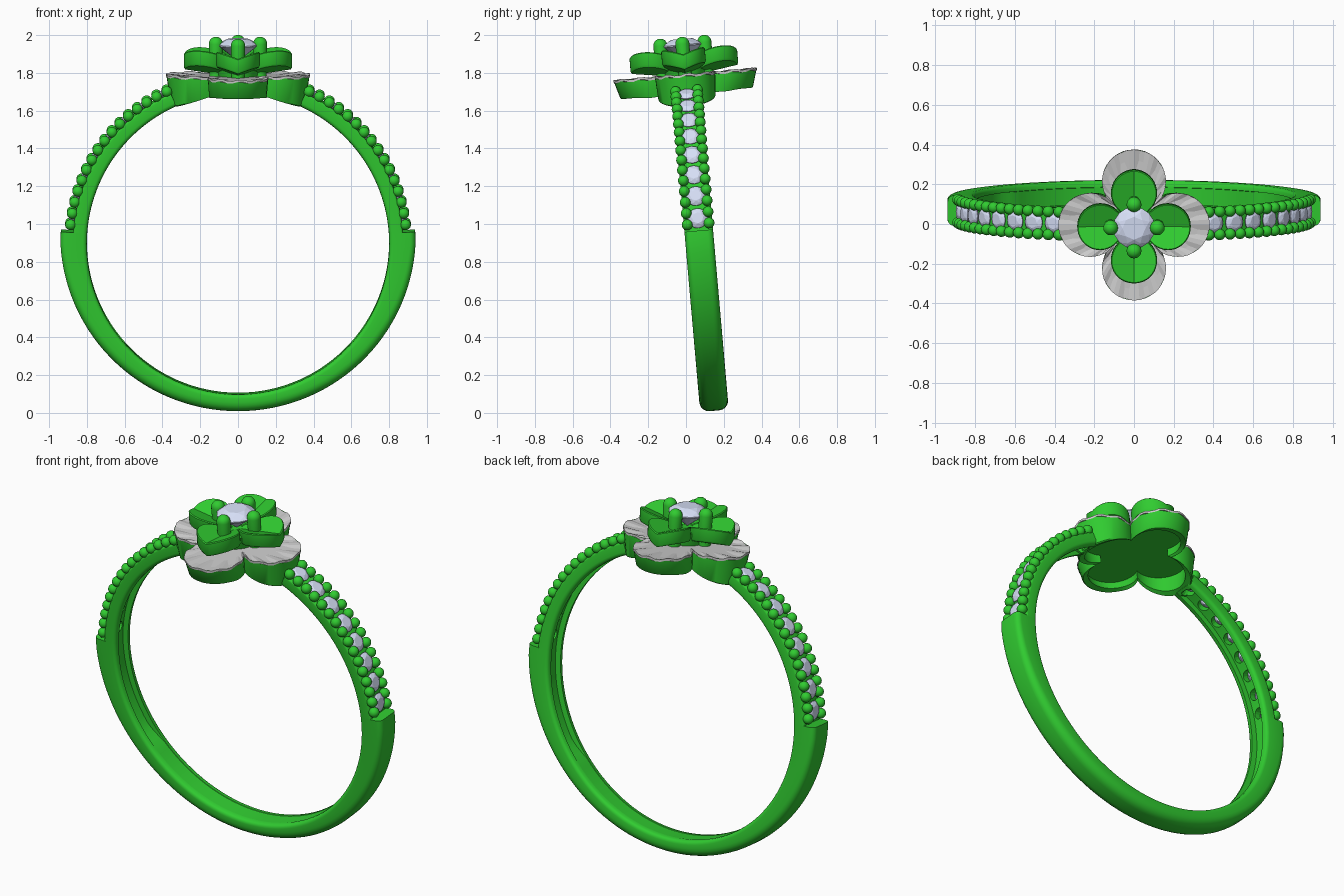
import bpy, bmesh
from math import sin, cos, pi, radians, atan2, sqrt
from mathutils import Matrix

if "Cube" in bpy.data.objects:
    bpy.data.objects.remove(bpy.data.objects["Cube"])

# Everything is built around the band centre, then leaned back 5 degrees
LEAN = Matrix.Translation((0, 0.073, 0.9)) @ Matrix.Rotation(radians(5), 4, 'X')


def material(name, color):
    m = bpy.data.materials.new(name)
    m.diffuse_color = color
    m.use_nodes = True
    m.node_tree.nodes["Principled BSDF"].inputs["Base Color"].default_value = m.diffuse_color
    return m


GREEN = material("green_metal", (0.03, 0.6, 0.03, 1))
GEM = material("pale_gem", (0.68, 0.74, 0.93, 1))


def finish(name, bm, mat=None, smooth=None):
    bmesh.ops.recalc_face_normals(bm, faces=bm.faces)
    me = bpy.data.meshes.new(name)
    bm.to_mesh(me)
    bm.free()
    ob = bpy.data.objects.new(name, me)
    bpy.context.collection.objects.link(ob)
    ob.matrix_world = LEAN
    if mat:
        me.materials.append(mat)
    if smooth:
        bpy.ops.object.select_all(action='DESELECT')
        bpy.context.view_layer.objects.active = ob
        ob.select_set(True)
        bpy.ops.object.shade_smooth_by_angle(angle=radians(smooth))
    return ob


def loft(bm, rings, caps=True):
    vs = [[bm.verts.new(p) for p in r] for r in rings]
    n = len(vs[0])
    for a, b in zip(vs, vs[1:]):
        for i in range(n):
            bm.faces.new((a[i], a[(i + 1) % n], b[(i + 1) % n], b[i]))
    if caps:
        bm.faces.new(vs[0])
        bm.faces.new(vs[-1])
    return vs


def on_band(side, elev, y, r):
    # frame on the band at an elevation above horizontal, z pointing outward
    return Matrix.Rotation(side * radians(90 - elev), 4, 'Y') @ Matrix.Translation((0, y, r))


# Band: swept section, raised plain lower part and stepped-in stone channel on top
def section(e, pave):
    t = min(1, (sin(radians(e)) + 1))
    out, c = (0.875, 0.012) if pave else (0.892 + 0.048 * t, 0.05 - 0.02 * t)
    w, ri, b = 0.076, 0.8, 0.022
    groove = 0.002 + 0.03 * max(0, min(1, (e + 42) / 8, (64 - e) / 2))
    half = [(ri + groove, 0.03), (ri + groove, 0.042), (ri, 0.044)]
    half += [(ri + b - b * cos(k * pi / 8), w - b + b * sin(k * pi / 8)) for k in range(1, 5)]
    half += [(out - c + c * sin(k * pi / 10), w - c + c * cos(k * pi / 10)) for k in range(6)]
    return half + [(r, -y) for r, y in reversed(half)]


steps = [(66 - 2 * k, True) for k in range(31)] + [(4.02, True), (3.98, False)]
steps += [(3 - 3 * k, False) for k in range(31)] + [(-90, False)]
path = [(1, e, p) for e, p in steps] + [(-1, e, p) for e, p in reversed(steps[:-1])]
rings = []
for s, e, p in path:
    ca, sa = cos(radians(e)), sin(radians(e))
    rings.append([(s * r * ca, y, r * sa) for r, y in section(e, p)])
bm = bmesh.new()
loft(bm, rings)
band = finish("band", bm, GREEN, 35)

# Holes behind the small stones
spots = [(s, 8.5 + 7.8 * i) for s in (1, -1) for i in range(8)]
bm = bmesh.new()
for s, e in spots:
    bmesh.ops.create_cone(bm, cap_ends=True, segments=16, radius1=0.03, radius2=0.036,
                          depth=0.14, matrix=on_band(s, e, 0, 0.85))
cutter = finish("hole_cutter", bm)
cutter.hide_render = True
cutter.hide_set(True)
mod = band.modifiers.new("holes", 'BOOLEAN')
mod.operation = 'DIFFERENCE'
mod.object = cutter


# Faceted brilliant-cut stones
def add_stone(bm, r, mat):
    pts = [(0.55 * r, 0.32 * r, 8, 0), (0.8 * r, 0.2 * r, 8, 0.5),
           (r, 0.03 * r, 16, 0), (r, -0.03 * r, 16, 0), (0.001, -0.8 * r, 3, 0)]
    vs = [bm.verts.new(mat @ Matrix.Rotation(2 * pi * (k + o) / n, 4, 'Z')
                       @ Matrix.Translation((q, 0, z)).to_translation())
          for q, z, n, o in pts for k in range(n)]
    bmesh.ops.convex_hull(bm, input=vs)


bm = bmesh.new()
for s, e in spots:
    add_stone(bm, 0.053, on_band(s, e, 0, 0.886))
finish("band_stones", bm, GEM)
bm = bmesh.new()
add_stone(bm, 0.105, Matrix.Translation((0, 0, 1.05)))
finish("centre_stone", bm, GEM)

# Two rows of beads along each shoulder
bm = bmesh.new()
for s in (1, -1):
    for i in range(16):
        for y in (-0.058, 0.058):
            bmesh.ops.create_uvsphere(bm, u_segments=14, v_segments=10, radius=0.029,
                                      matrix=on_band(s, 6.5 + 3.9 * i, y, 0.892))
finish("beads", bm, GREEN, 60)


# Four-lobed outline used for the lower flower
def quatrefoil(d, r, zf, n=25):
    s = (2 * d + sqrt(8 * r * r - 4 * d * d)) / 4
    lim = atan2(s, s - d)
    pts = []
    for q in range(4):
        for i in range(n - 1):
            a = -lim + 2 * lim * i / (n - 1)
            x, y = d + r * cos(a), r * sin(a)
            x, y = (x, y) if q == 0 else (-y, x) if q == 1 else (-x, -y) if q == 2 else (y, -x)
            pts.append((x, y, zf(x, y)))
    return pts


# Lower flower: hollow tapered wall, deeper where it meets the band
def hem(x, y):
    return 0.80 - 0.065 * min(1, max(0, (abs(x) - 0.13) / 0.2))


bm = bmesh.new()
loft(bm, [quatrefoil(0.185, 0.14, lambda x, y: 0.845),
          quatrefoil(0.176, 0.136, hem),
          quatrefoil(0.195, 0.15, lambda x, y: hem(x, y) - 0.006),
          quatrefoil(0.2, 0.153, hem),
          quatrefoil(0.22, 0.16, lambda x, y: 0.893),
          quatrefoil(0.2, 0.15, lambda x, y: 0.865)])
finish("lower_flower", bm, GREEN, 40)

# Grey fluted face of the lower flower
rim = quatrefoil(0.22, 0.161, lambda x, y: 0.9)
rim = [(x, y, z - 0.008 * ((i // 2) % 2)) for i, (x, y, z) in enumerate(rim)]
bm = bmesh.new()
loft(bm, [[(x, y, z - 0.012) for x, y, z in rim], rim,
          [(x * 0.6, y * 0.6, 0.886 + (z - 0.9) * 0.6) for x, y, z in rim],
          [(x * 0.1, y * 0.1, 0.874) for x, y, z in rim]])
finish("fluted_face", bm)

# Upper flower: four upturned petals, each folded along its middle
bm = bmesh.new()
for q in range(4):
    turn = Matrix.Rotation(q * pi / 2, 4, 'Z')
    flat = [(0.17 + 0.116 * cos(a), 0.116 * sin(a))
            for a in (radians(-126 + 252 * k / 28) for k in range(29))] + [(0.02, 0.02), (0.02, 0), (0.02, -0.02)]

    def petal_top(x, y):
        return 0.96 + 0.15 * x + 0.38 * abs(y)
    rows = []
    for shrink, drop in ((0.95, 0.08), (1, 0.07), (1, 0.006), (0.96, 0)):
        row = [(0.16 + (x - 0.16) * shrink, y * shrink) for x, y in flat]
        rows.append([turn @ Matrix.Translation((x, y, petal_top(x, y) - drop)).to_translation()
                     for x, y in row])
    vs = loft(bm, rows, caps=False)
    # petal surfaces bridged across the fold, below and above
    for row in (vs[0], vs[-1]):
        tip, root = row[14], row[30]
        bm.faces.new([tip] + row[15:30] + [root])
        bm.faces.new([root, row[31]] + row[0:15])
finish("upper_petals", bm, GREEN, 35)

# Cup under the upper petals
bm = bmesh.new()
bmesh.ops.create_cone(bm, cap_ends=True, segments=32, radius1=0.1, radius2=0.125,
                      depth=0.1, matrix=Matrix.Translation((0, 0, 0.915)))
finish("cup", bm, GREEN, 40)

# Four round-topped prongs holding the centre stone
prong = [(0.034, 0.865), (0.036, 1.0)] + [
    (0.037 * cos(k * pi / 12) + 0.0005, 1.058 + 0.037 * sin(k * pi / 12)) for k in range(7)]
bm = bmesh.new()
for q in range(4):
    cx, cy = 0.117 * cos(q * pi / 2), 0.117 * sin(q * pi / 2)
    loft(bm, [[(cx + r * cos(k * pi / 10), cy + r * sin(k * pi / 10), z) for k in range(20)]
              for r, z in prong])
finish("prongs", bm, GREEN, 40)
